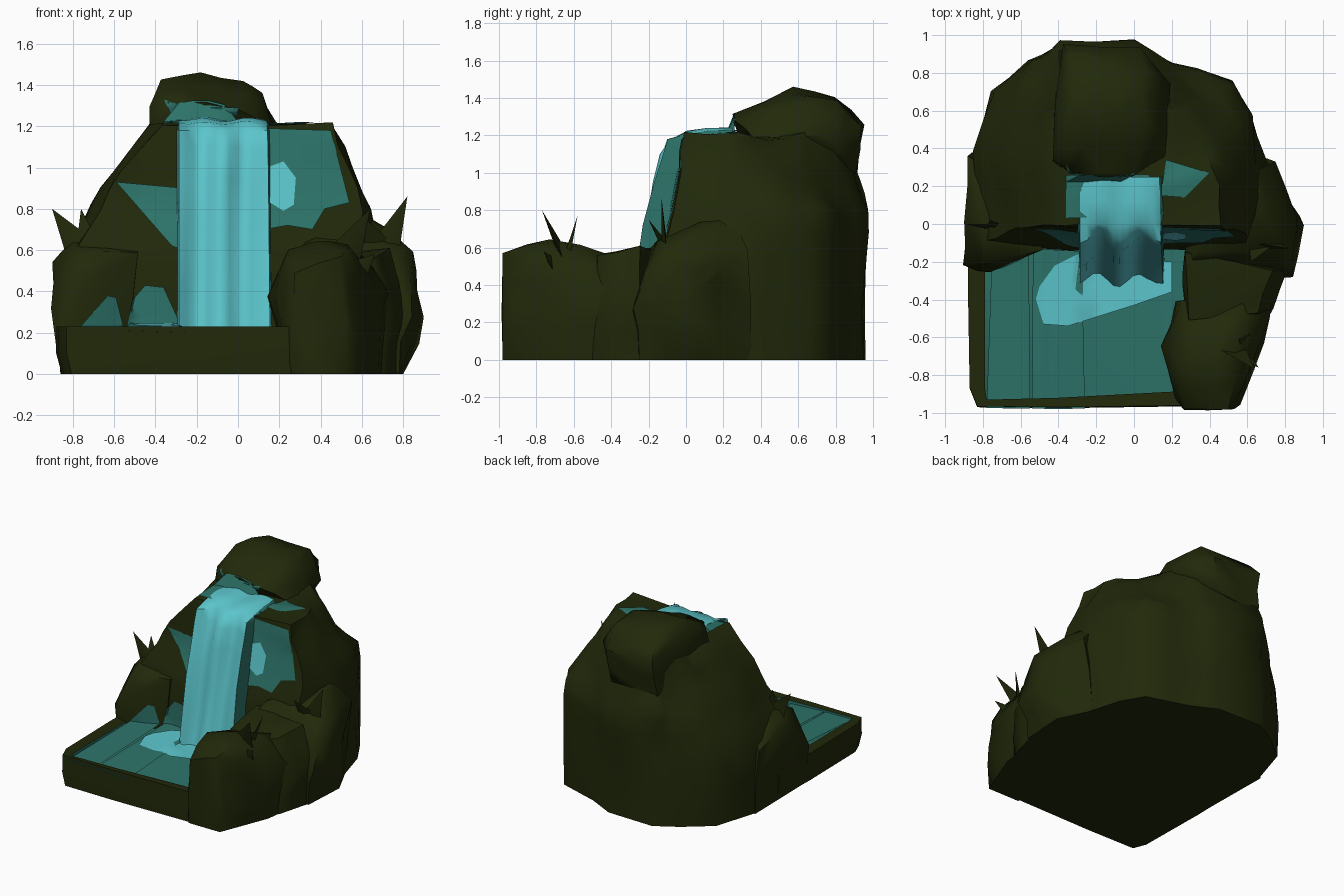
import bpy, bmesh, math
from mathutils import Vector, noise


def material(name, rgb):
    m = bpy.data.materials.new(name)
    m.diffuse_color = (*rgb, 1)
    return m


ROCK = material("mossy_rock", (0.015, 0.022, 0.003))
BRIGHT = material("bright_water", (0.105, 0.56, 0.60))
TEAL = material("deep_water", (0.026, 0.172, 0.142))


def finish(name, bm, mats, angle=55, normals=True):
    if normals:
        bmesh.ops.recalc_face_normals(bm, faces=bm.faces)
    me = bpy.data.meshes.new(name)
    bm.to_mesh(me)
    bm.free()
    for m in mats:
        me.materials.append(m)
    ob = bpy.data.objects.new(name, me)
    bpy.context.collection.objects.link(ob)
    bpy.ops.object.select_all(action='DESELECT')
    ob.select_set(True)
    bpy.context.view_layer.objects.active = ob
    bpy.ops.object.shade_smooth_by_angle(angle=math.radians(angle))
    return ob


def roughen(bm, amount, cuts=1):
    bmesh.ops.triangulate(bm, faces=bm.faces)
    bmesh.ops.subdivide_edges(bm, edges=bm.edges, cuts=cuts, use_grid_fill=True)
    for v in bm.verts:
        if v.co.z > 0.01:
            v.co += noise.noise_vector(v.co * 4.5) * amount
            v.co.z = max(v.co.z, 0.0)


def hull_rock(name, pts, amount=0.035):
    bm = bmesh.new()
    for p in pts:
        bm.verts.new(p)
    r = bmesh.ops.convex_hull(bm, input=bm.verts)
    bmesh.ops.delete(bm, geom=[g for g in r["geom_interior"] if isinstance(g, bmesh.types.BMVert)],
                     context='VERTS')
    roughen(bm, amount)
    return finish(name, bm, [ROCK])


def loft(rings, cap_top=True):
    bm = bmesh.new()
    vs = [[bm.verts.new(p) for p in r] for r in rings]
    n = len(vs[0])
    for k in range(len(vs) - 1):
        for i in range(n):
            j = (i + 1) % n
            bm.faces.new((vs[k][i], vs[k][j], vs[k + 1][j], vs[k + 1][i])).material_index = k
    bm.faces.new(vs[0][::-1])
    if cap_top:
        bm.faces.new(vs[-1])
    return bm, vs


def patch(name, poly, axis, mat, offset=0.008):
    """Thin painted patch, projected along -z or +y onto whatever is built."""
    bpy.context.view_layer.update()
    dg = bpy.context.evaluated_depsgraph_get()
    bm = bmesh.new()
    bm.faces.new([bm.verts.new((a, -2, b) if axis == 'y' else (a, b, 2)) for a, b in poly])
    bmesh.ops.triangulate(bm, faces=bm.faces)
    bmesh.ops.subdivide_edges(bm, edges=bm.edges, cuts=5, use_grid_fill=True)
    d = Vector((0, 1, 0)) if axis == 'y' else Vector((0, 0, -1))
    for v in bm.verts:
        hit, loc, *_ = bpy.context.scene.ray_cast(dg, v.co, d)
        v.co = (loc if hit else v.co + d * 2) - d * offset
    for f in bm.faces:
        f.normal_update()
        if f.normal.dot(d) > 0:
            f.normal_flip()
    finish(name, bm, [mat], normals=False)


# Pool basin: rock rim outside, deep water inside, lower in the front left
outer = [(-0.87, 0.1), (-0.88, -0.3), (-0.87, -0.87), (-0.83, -0.97), (-0.4, -0.975),
         (0.3, -0.965), (0.55, -0.95), (0.72, -0.4), (0.8, 0.1)]
inner = [(-0.79, 0.05), (-0.79, -0.3), (-0.79, -0.86), (-0.78, -0.93), (-0.4, -0.92),
         (0.25, -0.885), (0.4, -0.85), (0.5, -0.4), (0.5, 0.05)]
depth = [0.2, 0.18, 0.12, 0.08, 0.15, 0.19, 0.19, 0.2, 0.2]
bm, vs = loft([[(x * 0.97, y, 0) for x, y in outer],
               [(x, y, 0.1) for x, y in outer],
               [(x, y * 0.995, 0.23) for x, y in outer],
               [(x, y, 0.225) for x, y in inner],
               [(x, y, z) for (x, y), z in zip(inner, depth)]], cap_top=False)
c = bm.verts.new((-0.36, -0.62, 0.195))
for i in range(9):
    bm.faces.new((vs[4][i], vs[4][(i + 1) % 9], c)).material_index = 3
for f in bm.faces:
    f.material_index = 1 if f.material_index == 3 else 0
finish("pool_basin", bm, [ROCK, TEAL])

# Main cliff, lofted through five outlines
base = [(0.62, -0.12), (0.70, 0.3), (0.62, 0.58), (0.52, 0.75), (0.2, 0.85), (0.0, 0.95),
        (-0.38, 0.96), (-0.55, 0.86), (-0.75, 0.7), (-0.85, 0.38), (-0.82, -0.1), (-0.3, -0.14)]
mid = [(0.6, -0.06), (0.66, 0.3), (0.61, 0.58), (0.52, 0.75), (0.2, 0.85), (0.0, 0.975),
       (-0.39, 0.985), (-0.5, 0.88), (-0.66, 0.7), (-0.70, 0.38), (-0.66, -0.04), (-0.3, -0.06)]
high = [(0.52, -0.03), (0.56, 0.25), (0.5, 0.47), (0.4, 0.62), (0.2, 0.77), (0.0, 0.89),
        (-0.38, 0.91), (-0.46, 0.8), (-0.56, 0.62), (-0.6, 0.35), (-0.58, -0.02), (-0.3, -0.03)]
top = [(0.46, 0.0), (0.45, 0.2), (0.38, 0.36), (0.28, 0.52), (0.17, 0.65), (0.0, 0.8),
       (-0.36, 0.82), (-0.4, 0.7), (-0.42, 0.55), (-0.42, 0.3), (-0.36, 0.0), (-0.2, 0.0)]
bm, _ = loft([[(x, y, z) for x, y in ring] for ring, z in
              ((base, 0), (base, 0.55), (mid, 0.8), (high, 0.99), (top, 1.205))])
roughen(bm, 0.035)
finish("cliff", bm, [ROCK])

# Boulders around the cliff
hull_rock("summit_boulder", [
    (-0.42, 0.3, 1.15), (-0.43, 0.35, 1.3), (-0.35, 0.27, 1.32), (-0.36, 0.5, 1.43), (-0.17, 0.57, 1.455),
    (0.03, 0.58, 1.43), (0.12, 0.5, 1.36), (0.02, 0.26, 1.28), (0.17, 0.35, 1.18), (0.18, 0.75, 1.2),
    (0.05, 0.8, 1.39), (-0.3, 0.8, 1.4), (-0.38, 0.94, 1.25), (0.02, 0.94, 1.25), (0.0, 0.9, 1.0),
    (-0.4, 0.9, 1.0)], 0.03)
hull_rock("front_right_boulder", [
    (0.26, -0.98, 0), (0.53, -0.98, 0), (0.68, -0.6, 0), (0.72, -0.3, 0), (0.2, -0.4, 0),
    (0.28, -0.99, 0.5), (0.5, -0.99, 0.57), (0.2, -0.88, 0.4), (0.16, -0.66, 0.38), (0.24, -0.7, 0.6),
    (0.34, -0.72, 0.65), (0.55, -0.72, 0.64), (0.67, -0.65, 0.45), (0.26, -0.4, 0.5), (0.6, -0.4, 0.57),
    (0.72, -0.38, 0.35), (0.57, -0.94, 0.3)], 0.04)
hull_rock("middle_right_boulder", [
    (0.28, -0.5, 0.1), (0.7, -0.5, 0), (0.78, -0.2, 0), (0.28, -0.1, 0.1), (0.73, -0.45, 0.3),
    (0.80, -0.25, 0.3), (0.66, -0.48, 0.56), (0.74, -0.25, 0.6), (0.3, -0.5, 0.57), (0.29, -0.15, 0.6),
    (0.26, -0.3, 0.4)], 0.03)
hull_rock("right_boulder", [
    (0.78, -0.25, 0), (0.8, 0.1, 0), (0.68, 0.35, 0), (0.3, -0.3, 0), (0.9, 0.0, 0.28), (0.83, -0.3, 0.3),
    (0.88, 0.05, 0.43), (0.82, -0.1, 0.6), (0.7, -0.15, 0.64), (0.74, 0.33, 0.6), (0.6, 0.25, 0.8),
    (0.3, -0.22, 0.55), (0.35, -0.15, 0.64), (0.3, 0.0, 0.6)], 0.04)
hull_rock("left_boulder", [
    (-0.85, -0.24, 0), (-0.5, -0.14, 0), (-0.86, 0.38, 0), (-0.5, 0.3, 0), (-0.9, -0.2, 0.3),
    (-0.9, 0.0, 0.56), (-0.87, 0.36, 0.5), (-0.8, 0.0, 0.65), (-0.76, -0.25, 0.4), (-0.78, -0.2, 0.57),
    (-0.5, -0.14, 0.58), (-0.55, 0.2, 0.68)], 0.035)


# Pointed leaves growing from the boulders
def leaf(bm, root, tip, width):
    root, tip = Vector(root), Vector(tip)
    d = (tip - root).normalized()
    side = d.cross(Vector((0, 1, 0))).normalized() * width
    back = d.cross(side).normalized() * 0.03
    ring = [bm.verts.new(p) for p in (root + side, root - side, root + back)]
    t = bm.verts.new(tip)
    for i in range(3):
        bm.faces.new((ring[i], ring[(i + 1) % 3], t))
    bm.faces.new(ring[::-1])


bm = bmesh.new()
for root, tip, w in [
        ((-0.76, 0.0, 0.60), (-0.90, 0.0, 0.80), 0.08), ((-0.72, -0.02, 0.58), (-0.76, 0.02, 0.80), 0.07),
        ((-0.66, 0.0, 0.60), (-0.55, -0.05, 0.74), 0.07), ((0.70, -0.1, 0.58), (0.82, -0.13, 0.86), 0.08),
        ((0.68, -0.1, 0.6), (0.62, -0.2, 0.75), 0.08), ((0.52, -0.66, 0.58), (0.64, -0.77, 0.80), 0.08),
        ((0.55, -0.62, 0.56), (0.62, -0.58, 0.77), 0.02), ((0.58, -0.7, 0.5), (0.66, -0.76, 0.58), 0.06)]:
    leaf(bm, root, tip, w)
finish("leaves", bm, [ROCK])

# Wet patches on the rock faces and on top
patch("wet_wall_right", [(0.13, 1.19), (0.45, 1.18), (0.54, 0.83), (0.42, 0.8), (0.36, 0.7), (0.24, 0.72), (0.13, 0.7)],
      'y', TEAL)
patch("bright_wall_right", [(0.14, 1.0), (0.22, 1.03), (0.28, 0.95), (0.27, 0.82), (0.22, 0.79), (0.14, 0.84)],
      'y', BRIGHT, 0.006)
patch("wet_wall_left", [(-0.59, 0.93), (-0.26, 0.9), (-0.26, 0.6), (-0.32, 0.62), (-0.42, 0.8)], 'y', TEAL)
patch("wet_mark_left", [(-0.78, 0.21), (-0.63, 0.38), (-0.59, 0.37), (-0.55, 0.21)], 'y', TEAL)
patch("wet_mark_middle", [(-0.54, 0.21), (-0.51, 0.36), (-0.45, 0.43), (-0.36, 0.42), (-0.26, 0.2)], 'y', TEAL)
patch("wet_summit", [(-0.36, 1.33), (-0.24, 1.29), (0.0, 1.29), (0.0, 1.25), (-0.22, 1.25), (-0.3, 1.21)], 'y', TEAL)
patch("top_puddle", [(0.14, 0.15), (0.17, 0.34), (0.4, 0.27), (0.27, 0.14)], 'z', TEAL)
patch("top_stream_edge", [(-0.36, 0.03), (-0.36, 0.26), (0.08, 0.26), (0.16, 0.05)], 'z', TEAL)
patch("splash_pool", [(-0.5, -0.33), (-0.52, -0.4), (-0.48, -0.53), (-0.35, -0.54), (0.0, -0.43), (0.2, -0.36),
                      (0.2, -0.2), (-0.3, -0.16), (-0.42, -0.22)], 'z', BRIGHT)

# Waterfall: rippled sheet following a falling path, with sides going back to the cliff
path = [(0.25, 1.235), (0.12, 1.232), (0.0, 1.215), (-0.06, 1.18), (-0.10, 1.10), (-0.14, 0.95),
        (-0.19, 0.72), (-0.24, 0.45), (-0.30, 0.18)]
cols = 15
bm = bmesh.new()
grid = []
for k, (y, z) in enumerate(path):
    row = []
    for i in range(cols):
        t = min(max((i - 1) / (cols - 3), 0), 1)
        x = -0.285 + 0.42 * t + (0.02 * k / 8 if t > 0.9 else 0)
        wave = 0.032 * math.cos(t * 4 * math.pi + 2.6 + 0.12 * k) + 0.01 * math.sin(7 * t + 1.7 * k)
        if i in (0, cols - 1):
            p = (x + (0.015 if i else -0.015), max(y, 0.03), min(z, 1.2))
        else:
            p = (x, y + wave * (k > 2), z + wave * (k <= 2) * 0.25)
        row.append(bm.verts.new(p))
    grid.append(row)
for k in range(len(path) - 1):
    for i in range(cols - 1):
        f = bm.faces.new((grid[k][i], grid[k + 1][i], grid[k + 1][i + 1], grid[k][i + 1]))
        f.material_index = 1 if (i == cols - 2 and k < 7) or (i == 0 and k < 3) else 0
finish("waterfall", bm, [BRIGHT, TEAL], 50, normals=False)
